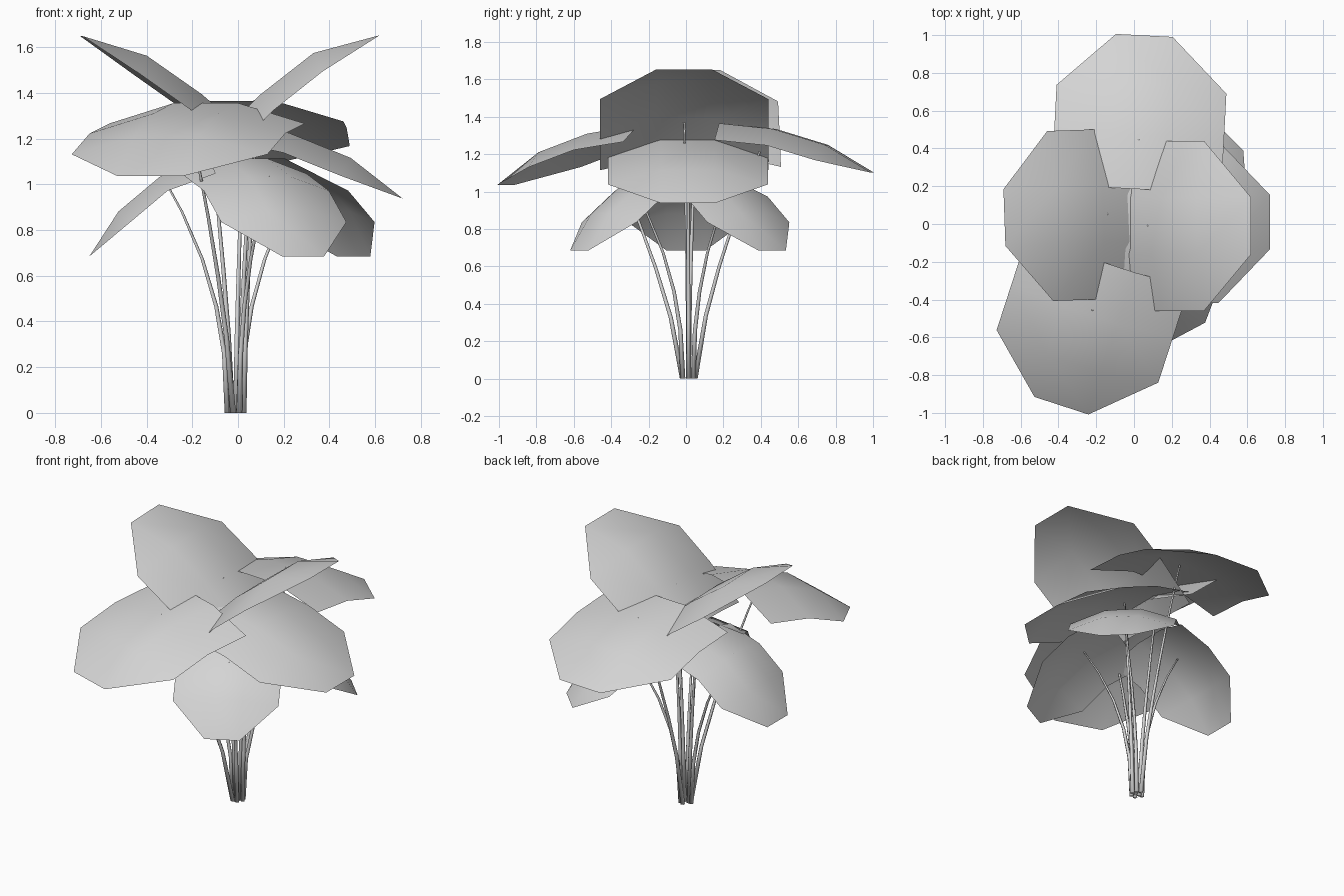
import bpy, bmesh, math
from mathutils import Vector

cube = bpy.data.objects.get("Cube")
if cube:
    bpy.data.objects.remove(cube, do_unlink=True)

grey = bpy.data.materials.new("plain_grey")
grey.use_nodes = True
colour = (0.66, 0.66, 0.66, 1)
grey.diffuse_color = colour
grey.node_tree.nodes["Principled BSDF"].inputs["Base Color"].default_value = colour


def finish(name, bm):
    mesh = bpy.data.meshes.new(name)
    bm.to_mesh(mesh)
    bm.free()
    mesh.materials.append(grey)
    mesh.shade_smooth()
    obj = bpy.data.objects.new(name, mesh)
    bpy.context.collection.objects.link(obj)


def ridge_of(base, heading, slopes, step):
    """Points along the middle of a leaf, bending by the given slopes."""
    out = Vector((math.cos(math.radians(heading)), math.sin(math.radians(heading)), 0))
    points = [Vector(base)]
    for s in slopes:
        a = math.radians(s)
        points.append(points[-1] + step * (out * math.cos(a) - Vector((0, 0, math.sin(a)))))
    return out, points


def make_leaf(name, base, heading, slopes, step, half, droop):
    """Square grid sheet, arched across and along, with its two tip corners cut."""
    out, ridge = ridge_of(base, heading, slopes, step)
    side = Vector((-out.y, out.x, 0))
    bm = bmesh.new()
    rows = []
    for r, point in enumerate(ridge):
        along = (ridge[min(r + 1, 3)] - ridge[max(r - 1, 0)]).normalized()
        up = along.cross(side)
        row = []
        for c in range(4):
            outer = c in (0, 3)
            if r == 3 and outer:
                row.append(None)
                continue
            v = (c - 1.5) / 1.5 * half
            row.append(bm.verts.new(point + side * v - up * (droop if outer else 0)))
        rows.append(row)
    for r in range(3):
        for c in range(3):
            quad = (rows[r][c], rows[r + 1][c], rows[r + 1][c + 1], rows[r][c + 1])
            bm.faces.new([v for v in quad if v])
    bmesh.ops.recalc_face_normals(bm, faces=bm.faces)
    if sum(f.normal.z for f in bm.faces) < 0:
        bmesh.ops.reverse_faces(bm, faces=bm.faces)
    finish(name, bm)
    return ridge


def make_stem(name, start, end, bend, sides=5):
    """Thin tapered tube that leans outward more and more toward its leaf."""
    bm = bmesh.new()
    rings = []
    for t in (0, 0.25, 0.45, 0.65, 0.85, 1):
        lean = t ** bend
        centre = Vector((start[0] + (end[0] - start[0]) * lean,
                         start[1] + (end[1] - start[1]) * lean, end[2] * t))
        radius = 0.014 - 0.009 * t
        rings.append([bm.verts.new(centre + radius * Vector((math.cos(a), math.sin(a), 0)))
                      for a in (math.tau * k / sides for k in range(sides))])
    for low, high in zip(rings, rings[1:]):
        for k in range(sides):
            n = (k + 1) % sides
            bm.faces.new((low[k], low[n], high[n], high[k]))
    bm.faces.new(rings[0][::-1])
    bm.faces.new(rings[-1])
    finish(name, bm)


# name, base of the ridge, heading, downward slopes, step, half width, stem reach
big_leaves = [
    ("upper_right_leaf", (0.06, 0.06, 1.2), 182, (-41, -35, -17), 0.295, 0.45, 0.9),
    ("upper_left_leaf", (-0.118, -0.01, 1.178), 0, (-45, -38, -15), 0.3, 0.45, 0.9),
    ("back_leaf", (0.012, 0.185, 1.365), 87, (6, 17, 31), 0.29, 0.45, 0.9),
    ("front_leaf", (-0.14, -0.21, 1.355), -108, (9, 20, 37), 0.29, 0.45, 0.9),
    ("left_leaf", (-0.06, 0.01, 1.285), 0, (12, 22, 38), 0.29, 0.428, 0.5),
]
small_leaves = [
    ("low_front_leaf", (0.037, -0.104, 1.113), -62),
    ("low_back_leaf", (0.132, 0.087, 1.113), 45),
    ("low_right_leaf", (-0.122, 0, 1.113), 180),
]

leaves = [leaf + (0.09, 1.4) for leaf in big_leaves]
leaves += [leaf + ((20, 40, 57), 0.235, 0.31, 0.95, 0.07, 2.2) for leaf in small_leaves]

# Leaves and the stems that carry them, gathered in a tight bunch at the ground
for i, (name, base, heading, slopes, step, half, reach, droop, bend) in enumerate(leaves):
    ridge = make_leaf(name, base, heading, slopes, step, half, droop)
    a = math.radians(heading)
    spread = 0.035 if i > 1 else 0.015
    foot = (-0.012 + spread * math.cos(a), 0.014 + spread * math.sin(a))
    make_stem(name.replace("leaf", "stem"), foot, ridge[0].lerp(ridge[1], reach), bend)
